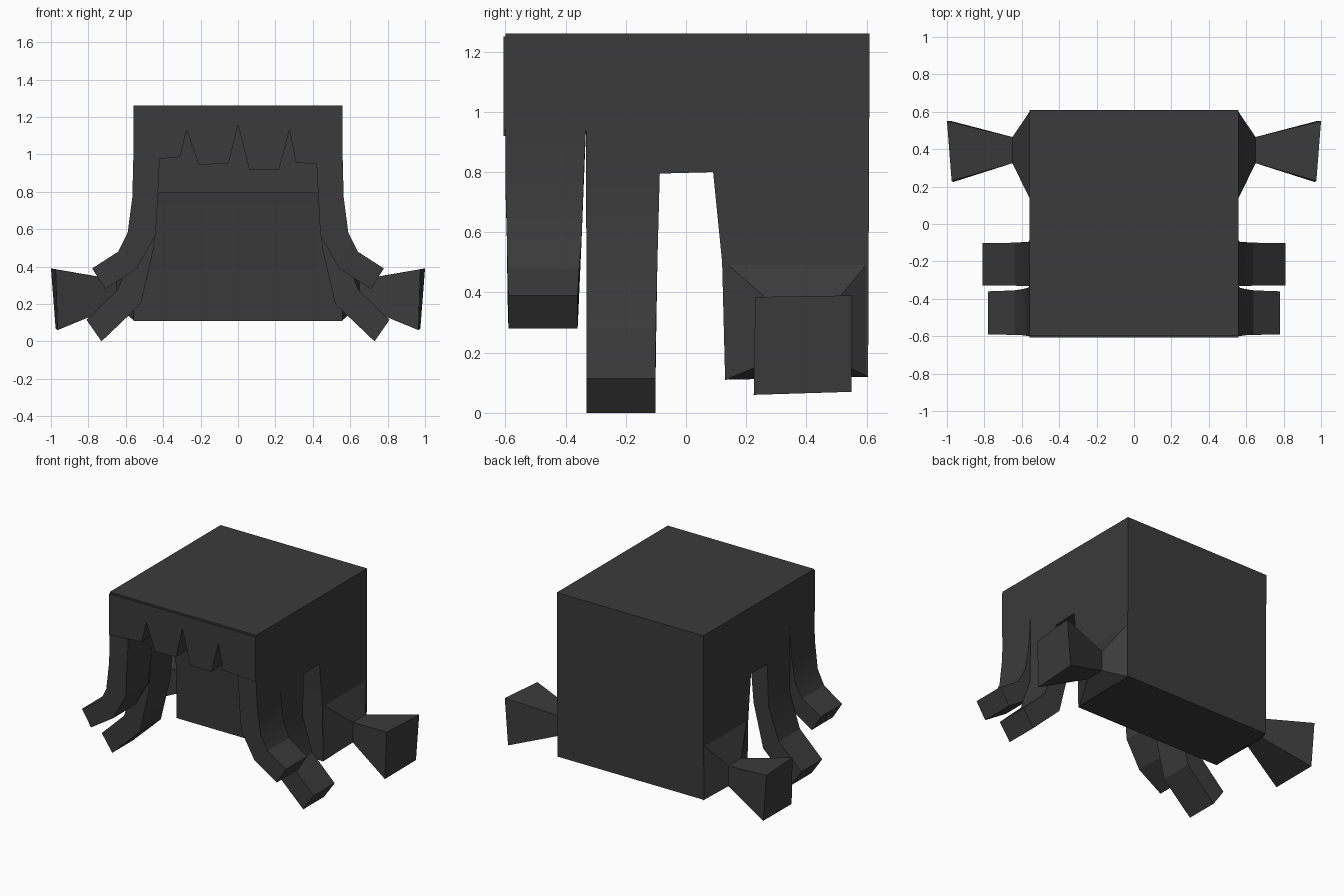
import bpy
import bmesh

cube = bpy.data.objects.get("Cube")
if cube:
    bpy.data.objects.remove(cube)

charcoal = bpy.data.materials.new("charcoal_hair")
charcoal.use_nodes = True
COLOR = (0.043, 0.043, 0.043, 1)
charcoal.diffuse_color = COLOR
charcoal.node_tree.nodes["Principled BSDF"].inputs["Base Color"].default_value = COLOR


def loft(name, rings):
    """Bridge a list of equal-length rings and cap both ends."""
    bm = bmesh.new()
    loops = [[bm.verts.new(p) for p in ring] for ring in rings]
    n = len(loops[0])
    for a, b in zip(loops, loops[1:]):
        for i in range(n):
            j = (i + 1) % n
            bm.faces.new((a[i], a[j], b[j], b[i]))
    caps = [bm.faces.new(loops[0]), bm.faces.new(loops[-1])]
    bmesh.ops.recalc_face_normals(bm, faces=bm.faces)
    bmesh.ops.triangulate(bm, faces=[f for f in caps if len(f.verts) > 4])
    mesh = bpy.data.meshes.new(name)
    bm.to_mesh(mesh)
    bm.free()
    mesh.materials.append(charcoal)
    obj = bpy.data.objects.new(name, mesh)
    bpy.context.collection.objects.link(obj)
    bpy.ops.object.select_all(action='DESELECT')
    obj.select_set(True)
    bpy.context.view_layer.objects.active = obj
    bpy.ops.object.shade_smooth_by_angle(angle=0.45)
    return obj


# Crown and solid back: one side profile stretched across the width
crown = [(0.61, 1.26), (0.605, 0.125), (0.13, 0.11), (0.12, 0.5), (0.09, 0.8),
         (-0.09, 0.795), (-0.09, 1.16), (-0.6, 1.16), (-0.6, 1.26)]
loft("crown_and_back", [[(x, y, z) for y, z in crown] for x in (-0.56, 0.56)])

# Jagged fringe across the forehead
fringe = [(-0.56, 1.25), (-0.56, 0.965), (-0.31, 0.985), (-0.275, 1.13),
          (-0.21, 0.945), (-0.05, 0.95), (0, 1.16), (0.06, 0.92), (0.22, 0.92),
          (0.275, 1.13), (0.31, 0.955), (0.56, 0.94), (0.56, 1.25)]
loft("fringe", [[(x, y, z) for x, z in fringe] for y in (-0.607, -0.46)])

# Strand sections: outer x, outer z, inner x, inner z, front y, back y
front_strand = [(0.56, 1.2, 0.42, 1.2, -0.6, -0.33),
                (0.56, 0.97, 0.42, 0.95, -0.6, -0.332),
                (0.565, 0.77, 0.43, 0.75, -0.6, -0.34),
                (0.59, 0.58, 0.44, 0.57, -0.595, -0.347),
                (0.64, 0.48, 0.54, 0.39, -0.593, -0.355),
                (0.78, 0.39, 0.71, 0.28, -0.59, -0.36)]
rear_strand = [(0.56, 1.2, 0.42, 1.2, -0.335, -0.08),
               (0.56, 0.8, 0.43, 0.8, -0.332, -0.087),
               (0.565, 0.5, 0.45, 0.5, -0.331, -0.095),
               (0.64, 0.28, 0.52, 0.2, -0.33, -0.1),
               (0.81, 0.115, 0.73, 0.0, -0.33, -0.102)]

for side, s in (("left", 1), ("right", -1)):
    for name, sections in (("front_strand", front_strand), ("rear_strand", rear_strand)):
        loft(f"{side}_{name}",
             [[(s * xo, y0, zo), (s * xo, y1, zo), (s * xi, y1, zi), (s * xi, y0, zi)]
              for xo, zo, xi, zi, y0, y1 in sections])

    # Flared bunch: wide root, narrow neck, square end
    bunch = [[(0.555, 0.13, 0.5), (0.555, 0.605, 0.5), (0.555, 0.605, 0.12), (0.555, 0.13, 0.11)],
             [(0.65, 0.325, 0.33), (0.65, 0.465, 0.33), (0.65, 0.465, 0.19), (0.65, 0.325, 0.19)],
             [(0.975, 0.23, 0.385), (1.0, 0.55, 0.39), (0.975, 0.55, 0.07), (0.965, 0.225, 0.06)]]
    loft(f"{side}_bunch", [[(s * x, y, z) for x, y, z in ring] for ring in bunch])
